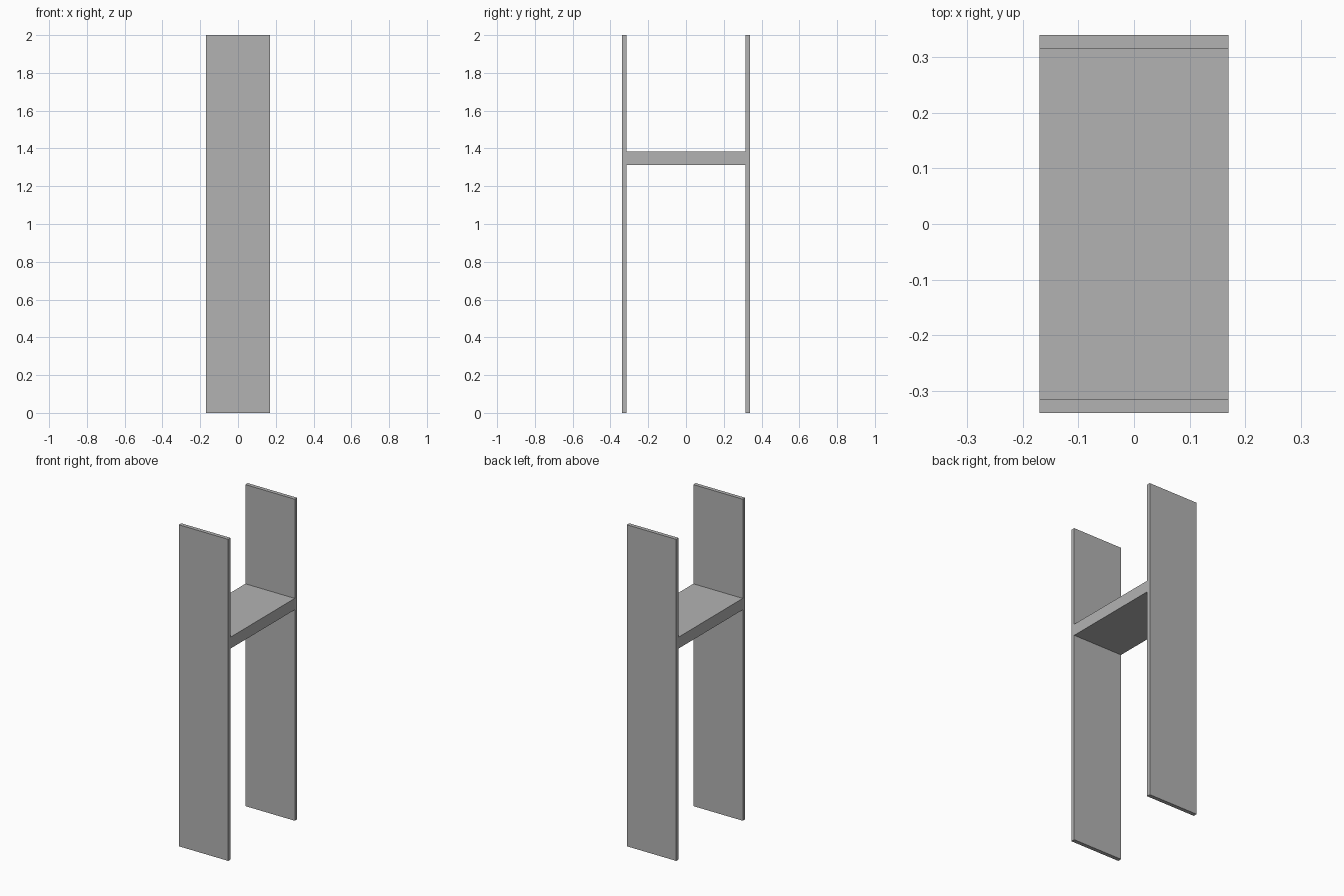
import bpy
import bmesh

cube = bpy.data.objects.get("Cube")
if cube:
    bpy.data.objects.remove(cube, do_unlink=True)

HALF_WIDTH = 0.17
OUTER, INNER = 0.339, 0.315
HEIGHT = 2.0
BAR_LOW, BAR_HIGH = 1.312, 1.383

# Plain grey material
grey = bpy.data.materials.new("plain grey")
grey.use_nodes = True
colour = (0.45, 0.45, 0.45, 1)
grey.diffuse_color = colour
grey.node_tree.nodes["Principled BSDF"].inputs["Base Color"].default_value = colour

# H outline in the y-z plane: right half, then its mirror in reverse order
half = [(INNER, BAR_LOW), (INNER, 0), (OUTER, 0),
        (OUTER, HEIGHT), (INNER, HEIGHT), (INNER, BAR_HIGH)]
outline = half + [(-y, z) for y, z in reversed(half)]

# Extrude the outline across the width: two uprights joined by a crossbar
bm = bmesh.new()
side = bm.faces.new([bm.verts.new((-HALF_WIDTH, y, z)) for y, z in outline])
extruded = bmesh.ops.extrude_face_region(bm, geom=[side], use_keep_orig=True)
moved = [v for v in extruded["geom"] if isinstance(v, bmesh.types.BMVert)]
bmesh.ops.translate(bm, verts=moved, vec=(2 * HALF_WIDTH, 0, 0))
bmesh.ops.recalc_face_normals(bm, faces=bm.faces)

mesh = bpy.data.meshes.new("uprights_with_crossbar")
bm.to_mesh(mesh)
bm.free()
mesh.materials.append(grey)
frame = bpy.data.objects.new("uprights_with_crossbar", mesh)
bpy.context.collection.objects.link(frame)
